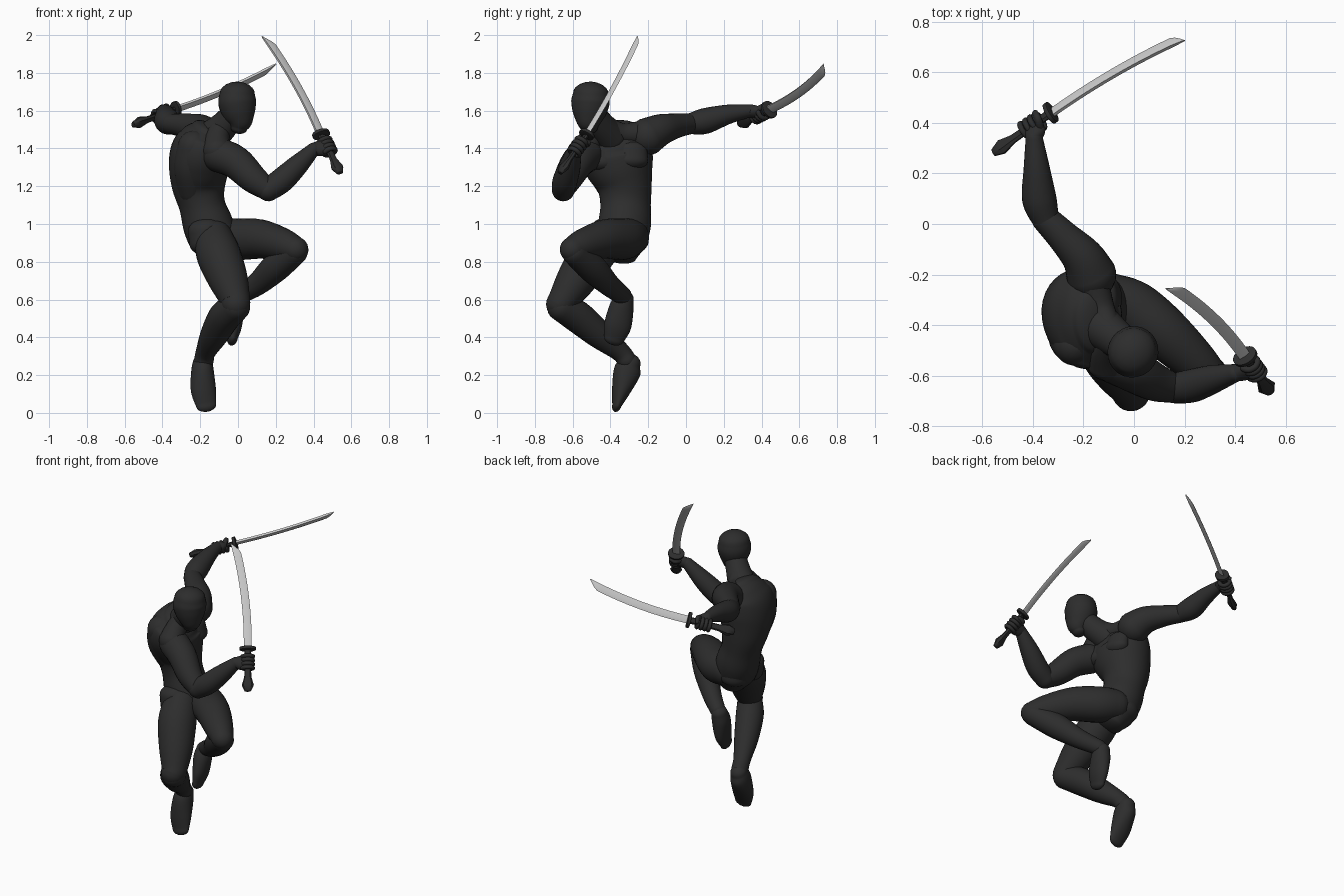
import bpy, bmesh, math
from mathutils import Vector as V

if "Cube" in bpy.data.objects:
    bpy.data.objects.remove(bpy.data.objects["Cube"])


def material(name, c):
    m = bpy.data.materials.new(name)
    m.diffuse_color = (c, c, c, 1)
    m.use_nodes = True
    m.node_tree.nodes["Principled BSDF"].inputs["Base Color"].default_value = m.diffuse_color
    return m


SUIT = material("charcoal suit", 0.026)
STEEL = material("polished steel", 0.6)


def loft(name, rings, mat):
    """Skin a list of closed rings and cap both ends."""
    bm = bmesh.new()
    rows = [[bm.verts.new(p) for p in r] for r in rings]
    n = len(rows[0])
    for a, b in zip(rows, rows[1:]):
        for i in range(n):
            j = (i + 1) % n
            bm.faces.new((a[i], a[j], b[j], b[i]))
    bm.faces.new(rows[0])
    bm.faces.new(rows[-1])
    bmesh.ops.recalc_face_normals(bm, faces=bm.faces)
    me = bpy.data.meshes.new(name)
    bm.to_mesh(me)
    bm.free()
    me.materials.append(mat)
    ob = bpy.data.objects.new(name, me)
    bpy.context.collection.objects.link(ob)
    bpy.ops.object.select_all(action='DESELECT')
    ob.select_set(True)
    bpy.context.view_layer.objects.active = ob
    bpy.ops.object.shade_smooth_by_angle(angle=math.radians(38))
    return ob


def spline(p, steps):
    """Catmull-Rom through tuples of any length."""
    q = [p[0]] + p + [p[-1]]
    out = []
    for a, b, c, d in zip(q, q[1:], q[2:], q[3:]):
        for k in range(steps):
            t = k / steps
            out.append([0.5 * (2 * y + (z - x) * t + (2 * x - 5 * y + 4 * z - w) * t * t
                               + (3 * y - x - 3 * z + w) * t ** 3)
                        for x, y, z, w in zip(a, b, c, d)])
    return out + [list(p[-1])]


def tube(name, pts, fwd=(1, 0.1, 0), cap=1.0, sides=24, steps=5, mat=SUIT):
    """Sweep ellipses along (x, y, z, r_fwd[, r_side]) with rounded ends."""
    path = spline([tuple(p) if len(p) == 5 else (*p, p[3]) for p in pts], steps)
    cs = [V(p[:3]) for p in path]
    n = len(cs)
    rings = []

    def ring(c, t, r, s):
        a = (V(fwd) - t * V(fwd).dot(t)).normalized()
        b = t.cross(a)
        return [c + a * r * math.cos(2 * math.pi * i / sides) + b * s * math.sin(2 * math.pi * i / sides)
                for i in range(sides)]

    caps = [math.radians(x) for x in (86, 70, 50, 30, 15)]
    for i, (c, p) in enumerate(zip(cs, path)):
        t = (cs[min(i + 1, n - 1)] - cs[max(i - 1, 0)]).normalized()
        r, s = p[3], p[4]
        h = cap * (r + s) / 2
        ends = [ring(c + t * h * math.sin(f) * (-1 if i == 0 else 1), t,
                     r * math.cos(f), s * math.cos(f)) for f in caps]
        if i == 0:
            rings += ends
        rings.append(ring(c, t, r, s))
        if i == n - 1:
            rings += ends[::-1]
    return loft(name, rings, mat)


# torso and neck, chest turned to the +x side
CHEST = (1, 0.12, 0)
tube("torso", [(-.10, -.36, .84, .09, .10), (-.125, -.345, .91, .127, .13), (-.16, -.325, 1.0, .132, .14),
               (-.19, -.32, 1.1, .122, .134), (-.208, -.325, 1.2, .142, .146), (-.208, -.35, 1.3, .158, .182),
               (-.20, -.375, 1.39, .153, .2), (-.18, -.38, 1.45, .125, .18), (-.16, -.385, 1.49, .09, .13)],
     CHEST, cap=.4, sides=32)
tube("neck", [(-.14, -.40, 1.46, .09), (-.075, -.45, 1.52, .076), (-.015, -.495, 1.59, .066)])
tube("left_trapezius", [(-.09, -.43, 1.53, .05), (-.13, -.34, 1.48, .055), (-.17, -.22, 1.48, .07)])
tube("right_trapezius", [(-.09, -.45, 1.52, .055), (-.11, -.5, 1.45, .065), (-.11, -.54, 1.39, .08)])
tube("right_shoulder_blade", [(-.235, -.475, 1.41, .085), (-.25, -.44, 1.3, .09), (-.24, -.38, 1.18, .08)])
for side, c in (("left", (-.102, -.285, 1.365)), ("right", (-.102, -.44, 1.355))):
    x, y, z = c
    tube(side + "_chest_muscle", [(x, y, z - .03, .055, .085), (x - .012, y, z + .03, .05, .08)], CHEST, cap=.65)
for side, c in (("left", (-.155, -.285, .93)), ("right", (-.163, -.425, .92))):
    x, y, z = c
    tube(side + "_glute", [(x, y, z - .02, .095, .088), (x - .01, y, z + .05, .093, .083)], CHEST, cap=.7)

# hooded head, looking between front and right
tube("head", [(.004, -.512, 1.508, .044, .046), (.009, -.514, 1.54, .068, .066), (.003, -.511, 1.59, .089, .09),
              (-.004, -.506, 1.645, .1, .103), (-.004, -.504, 1.69, .092, .095)],
     (.8, -.55, 0), cap=.68)

# right leg, trailing below
tube("right_thigh", [(-.13, -.42, .92, .105), (-.10, -.5, .83, .117), (-.05, -.585, .7, .104),
                     (-.015, -.65, .6, .08), (-.012, -.665, .575, .076)])
tube("right_shin", [(-.012, -.66, .56, .076), (-.07, -.575, .51, .085), (-.125, -.46, .415, .074),
                    (-.17, -.35, .325, .053), (-.18, -.315, .28, .052)])
tube("right_foot", [(-.187, -.292, .265, .052, .053), (-.188, -.311, .22, .06, .072),
                    (-.183, -.343, .12, .067, .05), (-.168, -.366, .04, .054, .024)], cap=.9)

# left leg, knee raised across the body
tube("left_thigh", [(-.09, -.295, .93, .1), (0, -.335, .92, .11), (.12, -.43, .92, .104),
                    (.24, -.54, .89, .086), (.305, -.6, .865, .068)])
tube("left_shin", [(.30, -.59, .85, .068), (.20, -.5, .77, .077), (.10, -.41, .68, .06),
                   (.0, -.335, .62, .048)])
tube("left_foot", [(-.018, -.328, .605, .05, .052), (-.022, -.343, .55, .054, .066),
                   (-.022, -.362, .46, .043, .072), (-.03, -.38, .395, .028, .055)], cap=.9)

# right arm, bent in front; left arm, stretched out to the side
tube("right_upper_arm", [(-.10, -.53, 1.365, .092), (-.01, -.575, 1.325, .088), (.08, -.625, 1.24, .076),
                         (.16, -.65, 1.18, .058)])
tube("right_forearm", [(.16, -.65, 1.18, .06), (.23, -.64, 1.23, .066), (.31, -.615, 1.305, .057),
                       (.40, -.59, 1.395, .036)])
tube("left_upper_arm", [(-.17, -.2, 1.465, .1), (-.205, -.13, 1.5, .083), (-.28, -.05, 1.52, .065),
                        (-.35, .02, 1.53, .055)])
tube("left_forearm", [(-.35, .02, 1.53, .055), (-.375, .1, 1.545, .068), (-.385, .22, 1.58, .052),
                      (-.395, .34, 1.6, .034)])


def armed_hand(side, wrist, pommel, guard, tip, bow, grip):
    """Curved sword with the fist wrapped round its handle."""
    wrist, pommel, guard, tip = V(wrist), V(pommel), V(guard), V(tip)
    d = (tip - guard).normalized()
    b = (V(bow) - d * V(bow).dot(d)).normalized()
    n = d.cross(b)

    # blade: flat back, bevelled cutting edge on the outer curve
    w, th, rings = .048, .007, []
    for k in range(31):
        t = k / 30
        c = guard.lerp(tip, t) + b * (.09 * t * (1 - t) + .012 * t)
        f = 1 - .97 * max(0, (t - .9) / .1) ** 1.4
        rings.append([c + b * w * (u * f - .5) + n * th * s * (.4 + .6 * f)
                      for u, s in ((0, 1), (.65, 1), (1, 0), (.65, -1), (0, -1))])
    loft(side + "_sword_blade", rings, STEEL)

    # guard and flared handle
    h = (guard - pommel).normalized()
    g0, g1 = guard - h * .008, guard + h * .008
    tube(side + "_sword_guard", [(*g0, .05, .04), (*g1, .05, .04)], b, cap=.08, steps=1)
    handle = [(*guard.lerp(pommel, t), r, r * .65)
              for t, r in ((0, .022), (.35, .019), (.7, .022), (.9, .037), (1.05, .019))]
    tube(side + "_sword_handle", handle, b, cap=.1, sides=8, steps=1)

    # palm, four curled fingers and thumb
    c = pommel.lerp(guard, grip)
    out = c - wrist
    out = (out - h * out.dot(h)).normalized()
    across = h.cross(out)
    knuckle = c - out * .022
    tube(side + "_palm", [(*wrist, .034, .034), (*wrist.lerp(knuckle, .5), .044, .033),
                          (*knuckle, .048, .032)], h, cap=.6)
    for i in range(4):
        o = c + h * (i - 1.5) * .024
        arc = []
        for k in range(7):
            a = math.radians(-150 + 50 * k)
            arc.append((*(o + out * .033 * math.cos(a) + across * .03 * math.sin(a)), .0135 - .0004 * k))
        tube(f"{side}_finger_{i + 1}", arc, h, sides=10, steps=3)
    o = c + h * .045
    tube(side + "_thumb", [(*(o - out * .035 - h * .02), .017), (*(o - out * .01 + across * .033), .015),
                           (*(o + out * .022 + across * .03), .012)], h, sides=10)


armed_hand("right", (.40, -.59, 1.395), (.535, -.66, 1.28), (.44, -.525, 1.475),
           (.135, -.25, 1.995), (.7, .5, .15), .66)
armed_hand("left", (-.395, .34, 1.6), (-.545, .29, 1.53), (-.33, .44, 1.605),
           (.2, .735, 1.84), (-.08, .5, -.5), .66)
